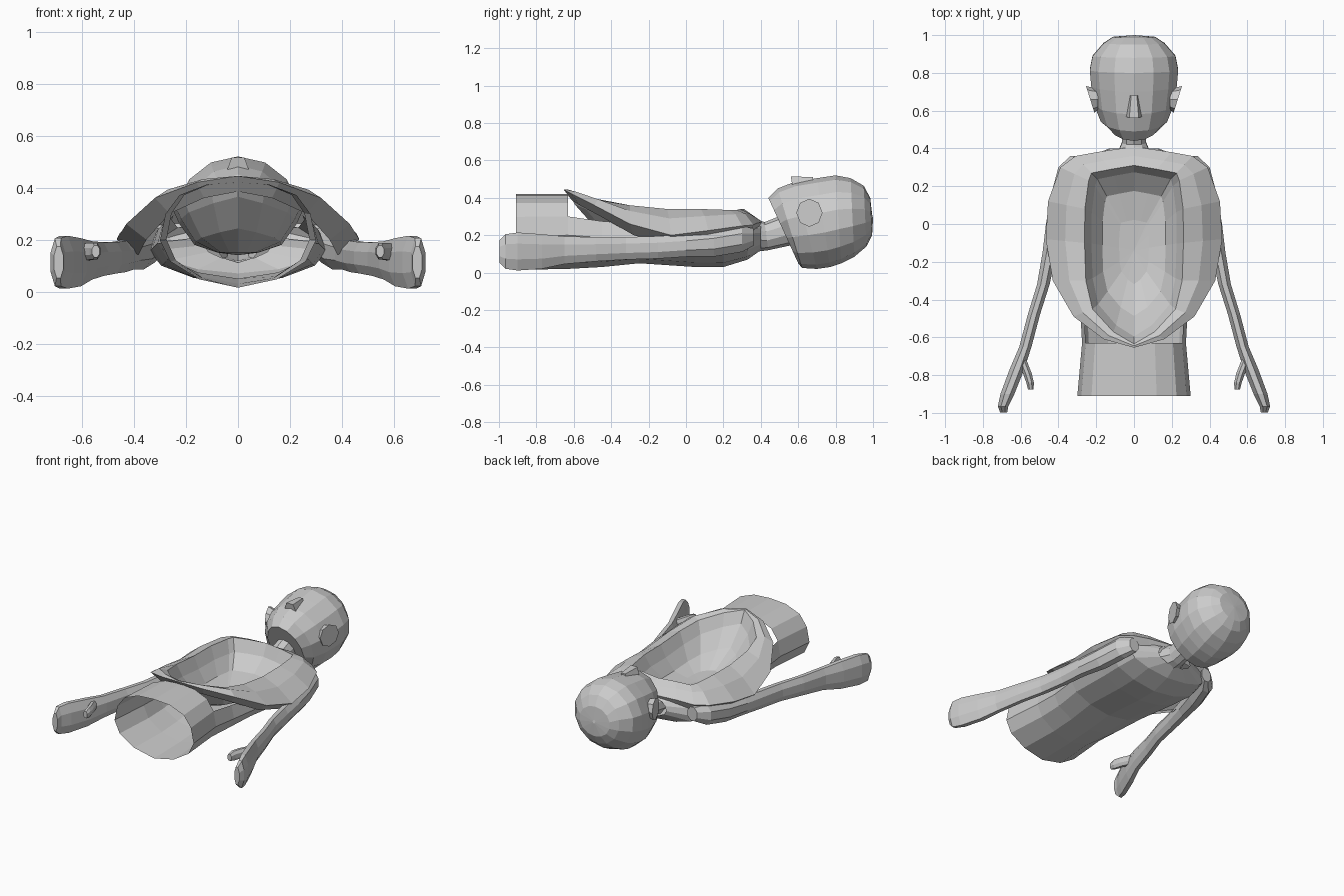
import bpy, bmesh
from math import cos, sin, pi
from mathutils import Vector

if "Cube" in bpy.data.objects:
    bpy.data.objects.remove(bpy.data.objects["Cube"])


def loft(name, rings, cap_start=False, cap_end=False, drop=None):
    """Skin closed rings of equal length; drop(face) removes faces afterwards."""
    bm = bmesh.new()
    vs = [[bm.verts.new(p) for p in r] for r in rings]
    n = len(vs[0])
    for a, b in zip(vs, vs[1:]):
        for i in range(n):
            j = (i + 1) % n
            bm.faces.new((a[i], a[j], b[j], b[i]))
    if cap_start:
        bm.faces.new(vs[0][::-1])
    if cap_end:
        bm.faces.new(vs[-1])
    bmesh.ops.remove_doubles(bm, verts=bm.verts, dist=0.0005)
    bmesh.ops.recalc_face_normals(bm, faces=bm.faces)
    if drop:
        bad = [f for f in bm.faces if drop(f.calc_center_median())]
        bmesh.ops.delete(bm, geom=bad, context='FACES')
    me = bpy.data.meshes.new(name)
    bm.to_mesh(me)
    bm.free()
    ob = bpy.data.objects.new(name, me)
    bpy.context.collection.objects.link(ob)
    return ob


def tilted(top, bottom, rx, n=14):
    """Ellipse spanning two (y, z) points with half width rx."""
    (ty, tz), (by, bz) = top, bottom
    return [Vector((rx * sin(a), (ty + by) / 2 + (ty - by) / 2 * cos(a),
                    (tz + bz) / 2 + (tz - bz) / 2 * cos(a)))
            for a in (2 * pi * i / n for i in range(n))]


def oval(x, y, z, rx, rz, n=8):
    return [Vector((x + rx * cos(a), y, z + rz * sin(a)))
            for a in (2 * pi * (i + .5) / n for i in range(n))]


# head, facing up
loft("head", [tilted(*r) for r in [
    ((.44, .40), (.60, .05), .13),
    ((.49, .45), (.62, .025), .18),
    ((.58, .485), (.70, .02), .215),
    ((.70, .505), (.77, .03), .232),
    ((.80, .52), (.83, .05), .24),
    ((.88, .505), (.90, .085), .225),
    ((.95, .465), (.965, .14), .165),
    ((.985, .40), (.995, .20), .115),
    ((.995, .31), (1.0, .29), .01)]], True, True)

# nose wedge
loft("nose", [[Vector(p) for p in r] for r in [
    [(-.045, .57, .46), (-.025, .56, .515), (.025, .56, .515), (.045, .57, .46)],
    [(-.03, .68, .47), (-.015, .68, .51), (.015, .68, .51), (.03, .68, .47)]]],
    True, True)

# ears
for s, side in ((1, "right"), (-1, "left")):
    loft(side + "_ear", [
        [Vector((s * x, .66 + k * .07 * cos(a), .32 + k * .075 * sin(a)))
         for a in (2 * pi * i / 8 for i in range(8))]
        if x < .23 else
        [Vector((s * (.232 + .022 * cos(a)), .66 + k * .07 * cos(a), .32 + k * .075 * sin(a)))
         for a in (2 * pi * i / 8 for i in range(8))]
        for x, k in ((.19, .8), (.24, 1))], True, True)

# neck
loft("neck", [tilted((.34, .30), (.36, .11), .10, 10),
              tilted((.42, .27), (.44, .12), .068, 10),
              tilted((.52, .31), (.58, .15), .065, 10),
              tilted((.58, .36), (.66, .2), .07, 10)])

# torso shell: full tube at the waist, open trough along the chest
PROFILE = [(0, 1), (.4, .98), (.75, .88), (.93, .7), (1, .45), (.87, .25), (.5, .08), (0, 0)]
FULL = PROFILE + [(-x, z) for x, z in PROFILE[-2:0:-1]]


def body(y, w, top, bot):
    return [Vector((w * x, y, bot + (top - bot) * z)) for x, z in FULL]


loft("torso", [body(*r) for r in [
    (-.91, .30, .42, .015), (-.63, .275, .42, .02), (-.45, .285, .38, .03),
    (-.25, .31, .35, .05), (.05, .33, .33, .03), (.2, .34, .31, .03),
    (.33, .31, .27, .07), (.40, .13, .25, .12)]],
    drop=lambda c: c.y > -.62 and c.z > .27)

# opened chest: drooping skin, rim and cavity as one continuous surface
OUT = [(0, .41, .27), (.2, .38, .265), (.31, .36, .255), (.39, .30, .25), (.455, .12, .225),
       (.467, -.08, .2), (.43, -.3, .26), (.32, -.49, .36), (.16, -.61, .42), (0, -.655, .445)]
RIM = [(0, .31, .34), (.12, .29, .34), (.225, .27, .335), (.24, .23, .335), (.26, .08, .34),
       (.262, -.1, .34), (.255, -.3, .36), (.22, -.45, .385), (.11, -.57, .42), (0, -.635, .445)]


def mirror(half):
    half = [Vector(p) for p in half]
    return half + [Vector((-p.x, p.y, p.z)) for p in half[-2:0:-1]]


def shrink(ring, k, z, blend=0):
    """Scale a ring towards the cavity centre and set its height."""
    return [Vector((p.x * k, -.14 + (p.y + .14) * (k + .06), z + blend * (p.z - .34)))
            for p in ring]


out, rim = mirror(OUT), mirror(RIM)
mid = [a.lerp(b, .5) + Vector((0, 0, .02 * min(1, abs(a.x) * 4))) for a, b in zip(out, rim)]
under = [Vector((p.x * .82, p.y * .93, p.z - .06)) for p in out]
loft("opened_chest", [under, out, mid, rim, shrink(rim, .86, .26, 1),
                      shrink(rim, .64, .18, .6), shrink(rim, .3, .15),
                      [Vector((0, -.14, .14))] * len(rim)])

# arms with mitten hands and thumbs
ARM = [(.30, .36, .19, .04, .05), (.345, .30, .18, .06, .075), (.385, .15, .155, .06, .075),
       (.42, 0, .145, .05, .065), (.447, -.15, .135, .04, .065), (.48, -.32, .13, .036, .065),
       (.53, -.48, .125, .035, .07), (.575, -.65, .12, .035, .08), (.62, -.77, .113, .042, .1),
       (.67, -.9, .113, .04, .11), (.693, -.965, .113, .03, .1), (.69, -.998, .113, .02, .065)]
THUMB = [(.60, -.70, .15, .025, .035), (.565, -.79, .155, .025, .035),
         (.55, -.84, .155, .022, .035), (.547, -.875, .155, .016, .025)]
for s, side in ((1, "right"), (-1, "left")):
    for part, path in (("arm", ARM), ("thumb", THUMB)):
        loft(side + "_" + part, [oval(s * x, *rest) for x, *rest in path], True, True)
